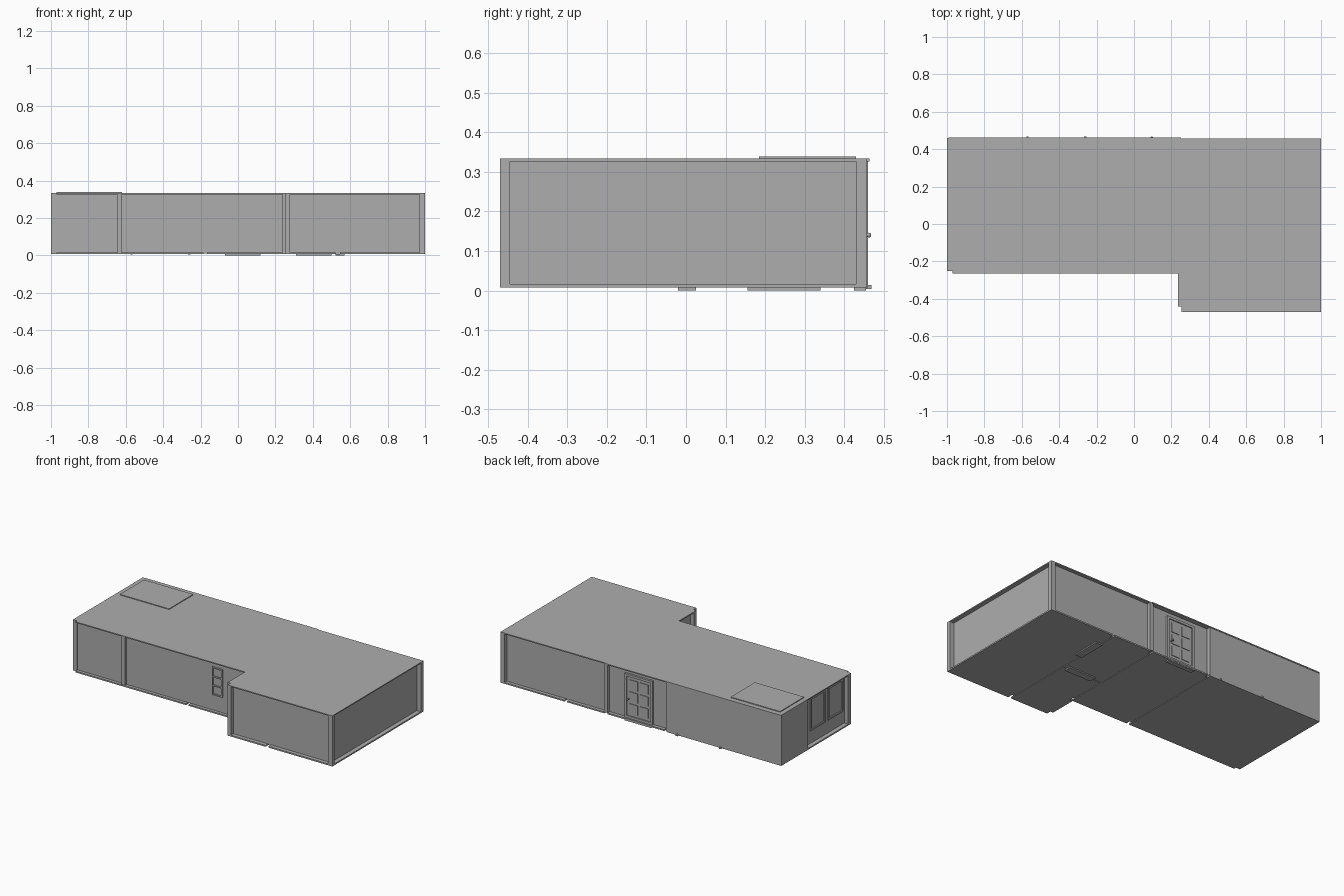
import bpy, bmesh

cube = bpy.data.objects.get("Cube")
if cube:
    bpy.data.objects.remove(cube, do_unlink=True)

grey = bpy.data.materials.new("plain grey")
grey.use_nodes = True
GREY = (0.42, 0.42, 0.425, 1)
grey.diffuse_color = GREY
grey.node_tree.nodes["Principled BSDF"].inputs["Base Color"].default_value = GREY

FLOOR, CEIL, TOP = 0.016, 0.326, 0.333


def finish(name, bm):
    bmesh.ops.recalc_face_normals(bm, faces=bm.faces)
    mesh = bpy.data.meshes.new(name)
    bm.to_mesh(mesh)
    bm.free()
    mesh.materials.append(grey)
    obj = bpy.data.objects.new(name, mesh)
    bpy.context.collection.objects.link(obj)
    return obj


def box(name, x, y, z=(FLOOR, CEIL)):
    """Box from three (low, high) ranges."""
    bm = bmesh.new()
    bmesh.ops.create_cube(bm, size=1)
    for v in bm.verts:
        v.co = [r[0] if c < 0 else r[1] for c, r in zip(v.co, (x, y, z))]
    return finish(name, bm)


def slab(name, outline, z0, z1):
    """Flat plate extruded from a plan outline."""
    bm = bmesh.new()
    face = bm.faces.new([bm.verts.new((x, y, z0)) for x, y in outline])
    new = bmesh.ops.extrude_face_region(bm, geom=[face])["geom"]
    for v in new:
        if isinstance(v, bmesh.types.BMVert):
            v.co.z = z1
    return finish(name, bm)


def frame(name, axis, span, depth, z, bar, rows=1):
    """Rectangular frame with evenly spaced cross bars, on an x- or y-facing wall."""
    def part(label, s, h):
        box(name + label, *((s, depth) if axis == "x" else (depth, s)), h)
    part("_jamb_a", (span[0], span[0] + bar), z)
    part("_jamb_b", (span[1] - bar, span[1]), z)
    step = (z[1] - z[0] - bar) / rows
    for i in range(rows + 1):
        low = z[0] + i * step
        part(f"_rail_{i}", (span[0] + bar, span[1] - bar), (low, low + bar))


# Roof with small notched corners
slab("roof", [(-1, -.25), (-.97, -.25), (-.97, -.265), (.235, -.265),
              (.235, -.44), (.255, -.44), (.255, -.47), (1, -.47),
              (1, .457), (.25, .457), (.25, .463), (-.98, .463), (-1, .46)],
     CEIL, TOP)
box("roof_raised_panel", (-.97, -.62), (.185, .43), (TOP, .338))

# Room floors, separated by narrow gaps under the inner walls
for name, x, y in [
        ("left_room", (-1, -.185), (-.25, .46)),
        ("left_room_lip", (-.97, -.185), (-.265, -.25)),
        ("middle_room", (-.165, .24), (-.265, .457)),
        ("back_room", (.26, .525), (.015, .457)),
        ("front_room", (.255, .525), (-.47, -.005)),
        ("front_room_lip", (.235, .255), (-.44, -.265)),
        ("end_room", (.545, 1), (-.47, .457))]:
    box(name + "_floor", x, y, (.007, FLOOR))

# Outer walls, mostly set back from the roof edge
for name, x, y in [
        ("front_wall", (-.97, .28), (-.245, -.22)),
        ("notch_wall", (.26, .28), (-.445, -.22)),
        ("front_wing_wall", (.26, .97), (-.445, -.425)),
        ("end_wall", (.95, .972), (-.445, .435)),
        ("back_wall", (-.18, .97), (.41, .435)),
        ("back_corner_wall", (-1, -.18), (.41, .46)),
        ("side_corner_wall", (-1, -.95), (.19, .46)),
        ("side_wall", (-.972, -.95), (-.245, .19))]:
    box(name, x, y)

# Inner walls, seated just inside the floor gaps
for name, x, y in [
        ("inner_wall_left", (-.187, -.163), (-.24, .43)),
        ("inner_wall_middle", (.238, .262), (-.24, .43)),
        ("inner_wall_end", (.523, .547), (-.44, .43)),
        ("inner_wall_cross", (.25, .535), (-.008, .018))]:
    box(name, x, y, (.011, CEIL))

# Corner and joint posts
for name, x, y in [
        ("front_left_post", (-1, -.97), (-.25, -.22)),
        ("front_joint_post", (-.645, -.622), (-.262, -.24)),
        ("wing_side_post", (.235, .262), (-.44, -.415)),
        ("wing_front_post", (.255, .278), (-.47, -.44)),
        ("wing_end_post", (.97, 1), (-.47, -.445)),
        ("back_end_post", (.97, 1), (.43, .457)),
        ("back_joint_post", (.238, .265), (.43, .457))]:
    box(name, x, y)

# Thresholds below the doorways
box("outer_threshold", (-.07, .12), (.425, .455), (0, .008))
box("cross_threshold", (.31, .50), (-.02, .025), (0, .008))
box("end_threshold", (.52, .57), (.155, .34), (0, .008))
for i, x in enumerate((-.57, -.26)):
    box(f"wall_foot_{i}", (x - .006, x + .006), (.455, .468), (.004, .014))

# Back door with six raised panels and a knob
box("door_leaf", (-.06, .11), (.43, .441), (FLOOR, .285))
frame("door_frame", "x", (-.075, .125), (.43, .448), (FLOOR, .298), .015)
for row in range(3):
    for col in range(2):
        x, z = -.042 + col * .075, .05 + row * .077
        box(f"door_panel_{row}_{col}", (x, x + .058), (.44, .445), (z, z + .06))
bm = bmesh.new()
bmesh.ops.create_uvsphere(bm, u_segments=12, v_segments=8, radius=.006)
knob = finish("door_knob", bm)
knob.location = (.095, .462, .14)
box("knob_stem", (.092, .098), (.44, .46), (.137, .143))

# Windows
frame("front_window", "x", (-.01, .065), (-.252, -.24), (.115, .295), .008, rows=3)
for i, y in enumerate((-.20, -.02)):
    frame(f"side_window_{i}", "y", (y, y + .15), (-.98, -.97), (.10, .31), .01)
